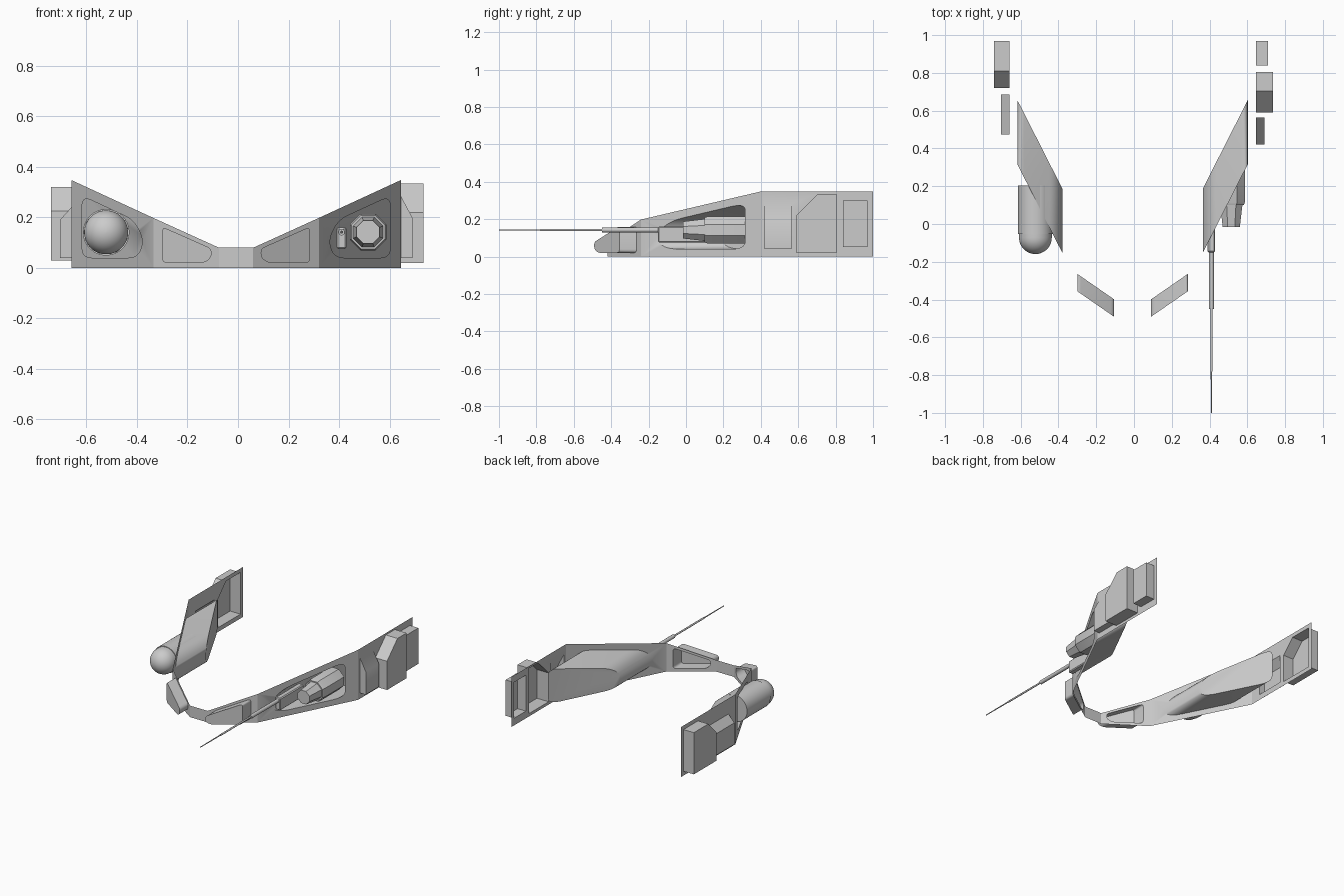
import bpy, bmesh, math
from mathutils import Vector

cube = bpy.data.objects.get("Cube")
if cube:
    bpy.data.objects.remove(cube, do_unlink=True)

grey = bpy.data.materials.new("hull_grey")
grey.use_nodes = True
colour = (0.6, 0.6, 0.6, 1)
grey.diffuse_color = colour
grey.node_tree.nodes["Principled BSDF"].inputs["Base Color"].default_value = colour

CENTRE = -0.0075
# Plan corners as (half width, depth, top height), rear to nose
REAR, ELBOW = (0.6525, 1.0, 0.348), (0.6525, 0.4, 0.348)
BEND, NOSE = (0.3275, -0.24, 0.198), (0.0675, -0.42, 0.08)


def finish(name, bm):
    mesh = bpy.data.meshes.new(name)
    bm.to_mesh(mesh)
    bm.free()
    mesh.materials.append(grey)
    ob = bpy.data.objects.new(name, mesh)
    bpy.context.collection.objects.link(ob)
    bpy.ops.object.select_all(action='DESELECT')
    ob.select_set(True)
    bpy.context.view_layer.objects.active = ob
    bpy.ops.object.shade_smooth_by_angle(angle=math.radians(35))
    return ob


def rounded(points, radius, steps=5):
    """Round each corner of a flat outline with a quadratic arc."""
    out = []
    for i, p in enumerate(points):
        a, b, c = Vector(points[i - 1]), Vector(p), Vector(points[(i + 1) % len(points)])
        start = b + (a - b).normalized() * min(radius, (a - b).length * 0.45)
        end = b + (c - b).normalized() * min(radius, (c - b).length * 0.45)
        for k in range(steps + 1):
            t = k / steps
            out.append(start * (1 - t) ** 2 + b * 2 * t * (1 - t) + end * t * t)
    return out


def panel(name, outline, pockets):
    """Thin sheet with holes; each pocket is a (rim, floor) pair of loops."""
    bm = bmesh.new()
    edges = []

    def loop(points):
        verts = [bm.verts.new(p) for p in points]
        ring = [bm.edges.new((verts[i - 1], v)) for i, v in enumerate(verts)]
        return verts, ring

    edges += loop(outline)[1]
    rims = []
    for rim, floor in pockets:
        verts, ring = loop(rim)
        edges += ring
        rims.append((verts, floor))
    bmesh.ops.triangle_fill(bm, use_beauty=True, edges=edges)
    for verts, floor in rims:
        inner = [bm.verts.new(p) for p in floor]
        for i in range(len(verts)):
            bm.faces.new((verts[i - 1], verts[i], inner[i], inner[i - 1]))
        bm.faces.new(inner)
    bmesh.ops.recalc_face_normals(bm, faces=bm.faces)
    finish(name, bm)


def lathe(name, x, z, profile, sides):
    """Solid of revolution along y from (depth, radius) pairs."""
    bm = bmesh.new()
    rings = []
    for y, r in profile:
        angles = [(k + 0.5) * math.tau / sides for k in range(sides)]
        rings.append([bm.verts.new((x + r * math.cos(a), y, z + r * math.sin(a))) for a in angles])
    for a, b in zip(rings, rings[1:]):
        for i in range(sides):
            bm.faces.new((a[i - 1], a[i], b[i], b[i - 1]))
    bm.faces.new(rings[0])
    bm.faces.new(rings[-1])
    bmesh.ops.recalc_face_normals(bm, faces=bm.faces)
    return finish(name, bm)


def wall_outline(a, b, side):
    return [(CENTRE + side * u, y, z) for u, y, z in
            ((a[0], a[1], 0), (b[0], b[1], 0), b, a)]


def slanted_pocket(a, b, side, shape, radius, depth):
    """Pocket on a slanted wall, pushed along y."""
    slope = (a[1] - b[1]) / (a[0] - b[0])
    rim = [Vector((CENTRE + side * p.x, b[1] + (p.x - b[0]) * slope, p.y))
           for p in rounded(shape, radius)]
    return rim, [p + Vector((0, depth, 0)) for p in rim]


def side_pocket(side, shape, depth, drop=0.0):
    """Box pushed outwards from a side wall; drop lowers its outer top edge."""
    x = CENTRE + side * REAR[0]
    top = max(z for y, z in shape)
    rim = [(x, y, z) for y, z in shape]
    floor = [(x + side * depth, y, z - (drop if z == top else 0)) for y, z in shape]
    return rim, floor


def box_shape(y0, y1, z0, z1, cut_y=0.0, cut_z=0.0):
    top = [(y0 + cut_y, z1), (y0, z1 - cut_z)] if cut_y else [(y0, z1)]
    return [(y0, z0), (y1, z0), (y1, z1)] + top


# Side boxes differ between the two arms
side_boxes = {
    "left": [side_pocket(1, box_shape(0.42, 0.565, 0.04, 0.285), 0.045, 0.085),
             side_pocket(1, box_shape(0.59, 0.805, 0.02, 0.335, 0.115, 0.115), 0.09),
             side_pocket(1, box_shape(0.84, 0.97, 0.05, 0.3), 0.065)],
    "right": [side_pocket(-1, box_shape(0.475, 0.685, 0.04, 0.24), 0.045, 0.05),
              side_pocket(-1, box_shape(0.72, 0.97, 0.03, 0.32, 0.09, 0.095), 0.08)],
}
bay_shape = [(0.61, 0.04), (0.61, 0.285), (0.405, 0.19), (0.365, 0.11), (0.39, 0.04)]
blister_shape = [(0.2925, 0.02), (0.2925, 0.163), (0.0975, 0.077), (0.0975, 0.042), (0.125, 0.02)]

# Arms
for label, side in (("left", 1), ("right", -1)):
    panel(label + "_side_wall", wall_outline(REAR, ELBOW, side), side_boxes[label])
    panel(label + "_slanted_wall", wall_outline(ELBOW, BEND, side),
          [slanted_pocket(ELBOW, BEND, side, bay_shape, 0.04, 0.34)])
    panel(label + "_nose_wall", wall_outline(BEND, NOSE, side),
          [slanted_pocket(BEND, NOSE, side, blister_shape, 0.02, -0.092)])

# Centre strip joining both arms
right_end = CENTRE - NOSE[0]
left_end = CENTRE + NOSE[0]
panel("centre_strip", [(right_end, NOSE[1], 0), (left_end, NOSE[1], 0),
                       (left_end, NOSE[1], NOSE[2]), (right_end, NOSE[1], NOSE[2])], [])

# Round pod with a domed end in the right bay
dome = [(-0.072 - 0.087 * math.cos(t), max(0.087 * math.sin(t), 0.0005))
        for t in [k * math.pi / 24 for k in range(13)]]
lathe("round_pod_dome", -0.522, 0.141, dome + [(-0.05, 0.087)], 40)
lathe("round_pod_body", -0.522, 0.141, [(-0.052, 0.092), (0.205, 0.092)], 40)

# Eight-sided pod in the left bay
lathe("octagon_pod_nose", 0.515, 0.142, [(-0.015, 0.049), (0.11, 0.065)], 8)
lathe("octagon_pod_body", 0.515, 0.142, [(0.1, 0.072), (0.115, 0.078), (0.33, 0.078)], 8)

# Long gun: housing and stepped barrel
bm = bmesh.new()
bmesh.ops.create_cube(bm, size=1)
for v in bm.verts:
    v.co = (0.41 + v.co.x * 0.04, -0.02 + v.co.y * 0.26, 0.118 + v.co.z * 0.085)
bmesh.ops.bevel(bm, geom=bm.edges[:], offset=0.006, segments=1, affect='EDGES')
finish("gun_housing", bm)
lathe("gun_barrel", 0.41, 0.142,
      [(-1.0, 0.003), (-0.78, 0.004), (-0.78, 0.006), (-0.45, 0.006), (-0.45, 0.013), (-0.1, 0.013)], 12)
